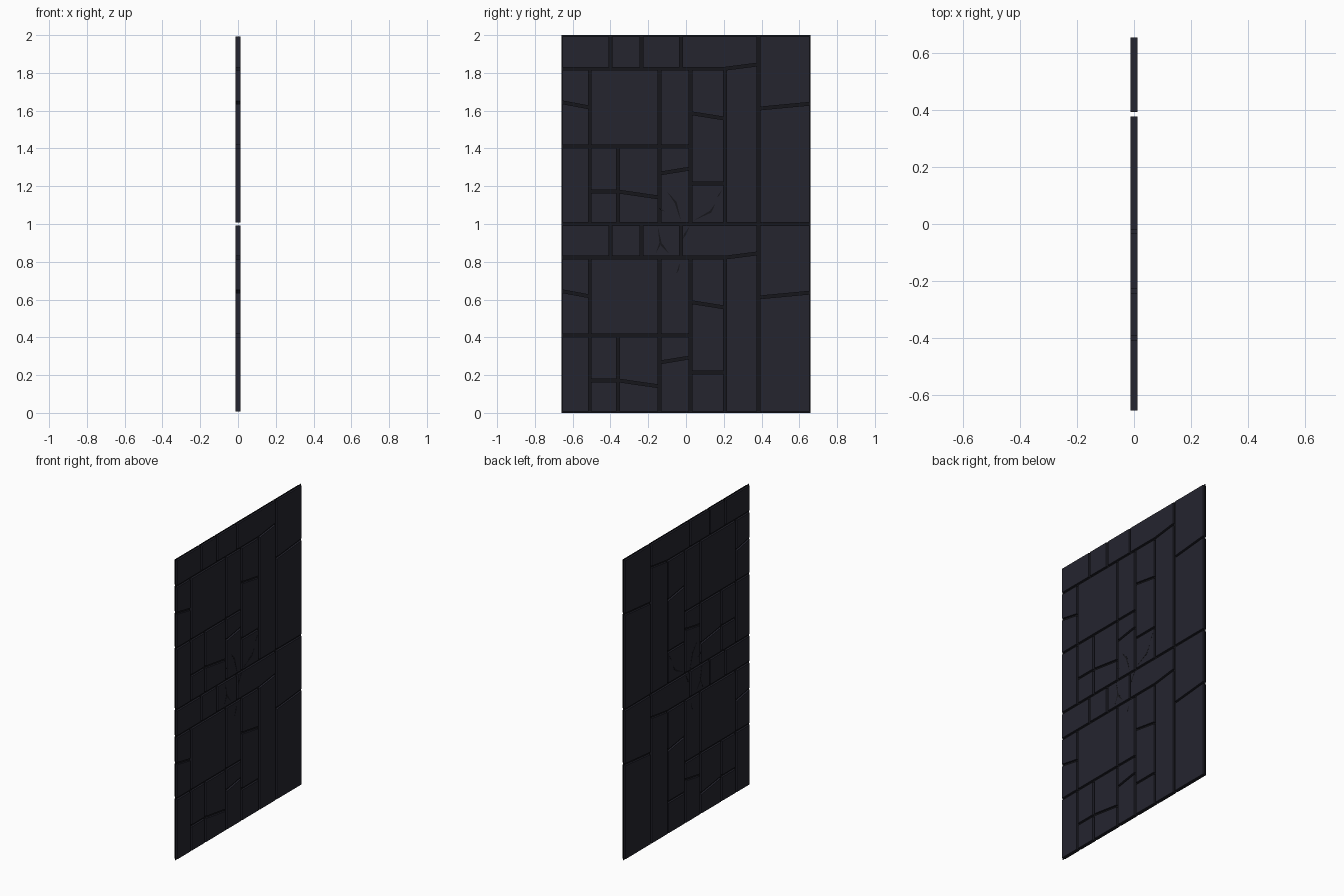
import bpy
from mathutils import Vector

cube = bpy.data.objects.get("Cube")
if cube:
    bpy.data.objects.remove(cube, do_unlink=True)

HALF_WIDTH = 0.66
HALF_DEPTH = 0.012
HALF_GAP = 0.0075


def make_material(name, color):
    mat = bpy.data.materials.new(name)
    mat.use_nodes = True
    mat.diffuse_color = (*color, 1)
    mat.node_tree.nodes["Principled BSDF"].inputs["Base Color"].default_value = (*color, 1)
    return mat


slate = make_material("dark slate", (0.018, 0.018, 0.028))
shadow = make_material("near black grout", (0.008, 0.008, 0.011))


def make_object(name, verts, faces, mat):
    mesh = bpy.data.meshes.new(name)
    mesh.from_pydata(verts, [], faces)
    mesh.materials.append(mat)
    obj = bpy.data.objects.new(name, mesh)
    bpy.context.collection.objects.link(obj)
    return obj


def add_prism(verts, faces, outline, x0, x1):
    """Extrude a counterclockwise (y, z) outline from x0 to x1."""
    n, base = len(outline), len(verts)
    verts += [(x, p[0], p[1]) for x in (x0, x1) for p in outline]
    faces.append([base + i for i in reversed(range(n))])
    faces.append([base + n + i for i in range(n)])
    for i in range(n):
        j = (i + 1) % n
        faces.append([base + i, base + j, base + n + j, base + n + i])


def inset(outline, d):
    """Shrink a convex counterclockwise outline by d on every side."""
    pts = [Vector(p) for p in outline]
    result = []
    for i, p in enumerate(pts):
        a = (p - pts[i - 1]).normalized()
        b = (pts[(i + 1) % len(pts)] - p).normalized()
        na, nb = Vector((-a.y, a.x)), Vector((-b.y, b.x))
        result.append(p + (na + nb) * d / (1 + na.dot(nb)))
    return result


# Joint positions across the panel, and the main horizontal joints
A, B, C, D, E, F, G, H = -HALF_WIDTH, -0.51, -0.36, -0.14, 0.024, 0.206, 0.384, HALF_WIDTH
MID, UPPER, SLOPE_END = 0.41, 0.822, 0.845

# Each column: left, right, and its joints (a pair is a sloping joint)
columns = [
    (A, B, [0, MID, (0.645, 0.617), UPPER]),
    (B, C, [0, 0.172, MID]),
    (C, D, [0, (0.172, 0.14), MID]),
    (B, D, [MID, UPPER]),
    (D, E, [0, (0.267, 0.294), MID, UPPER]),
    (E, F, [0, 0.214, (0.587, 0.558), UPPER]),
    (F, G, [0, (UPPER, SLOPE_END)]),
    (G, H, [0, (0.611, 0.637), 1]),
    (A, -0.4, [UPPER, 1]),
    (-0.4, -0.235, [UPPER, 1]),
    (-0.235, -0.026, [UPPER, 1]),
]
outlines = []
for y0, y1, joints in columns:
    pairs = [j if isinstance(j, tuple) else (j, j) for j in joints]
    for low, high in zip(pairs, pairs[1:]):
        outlines.append([(y0, low[0]), (y1, low[1]), (y1, high[1]), (y0, high[0])])
outlines.append([(-0.026, UPPER), (F, UPPER), (G, SLOPE_END), (G, 1), (-0.026, 1)])

# Stone tiles: the same layout stacked twice
for name, z in (("lower_tiles", 0), ("upper_tiles", 1)):
    verts, faces = [], []
    for outline in outlines:
        moved = [(p[0], p[1] + z) for p in outline]
        add_prism(verts, faces, inset(moved, HALF_GAP), -HALF_DEPTH, HALF_DEPTH)
    make_object(name, verts, faces, slate)

# Thin grout sheet seen through the joints
make_object("grout_sheet", [(0, A, 0), (0, H, 0), (0, H, 2), (0, A, 2)], [(0, 1, 2, 3)], shadow)

# Cracks: tapering slivers on both faces, widest at their inner points
cracks = [
    [(-0.10, 1.17), (-0.055, 1.115), (-0.025, 1.01)],
    [(-0.145, 1.085), (-0.13, 1.075), (-0.11, 1.065)],
    [(0.19, 1.18), (0.175, 1.155), (0.165, 1.14)],
    [(0.157, 1.11), (0.13, 1.065), (0.04, 1.018)],
    [(0.02, 0.99), (-0.005, 0.945), (-0.018, 0.92)],
    [(-0.15, 0.99), (-0.135, 0.90), (-0.16, 0.845)],
    [(-0.14, 0.91), (-0.125, 0.885), (-0.088, 0.84)],
    [(-0.035, 0.79), (-0.04, 0.76), (-0.052, 0.735)],
]
verts, faces = [], []
for crack in cracks:
    start, bend, end = (Vector(p) for p in crack)
    along = (end - start).normalized()
    width = min(0.006, (end - start).length * 0.07)
    side = Vector((-along.y, along.x)) * width
    outline = [start, bend - side, end, bend + side]
    for x in (-HALF_DEPTH - 0.0005, HALF_DEPTH - 0.0005):
        add_prism(verts, faces, outline, x, x + 0.001)
make_object("cracks", verts, faces, shadow)
